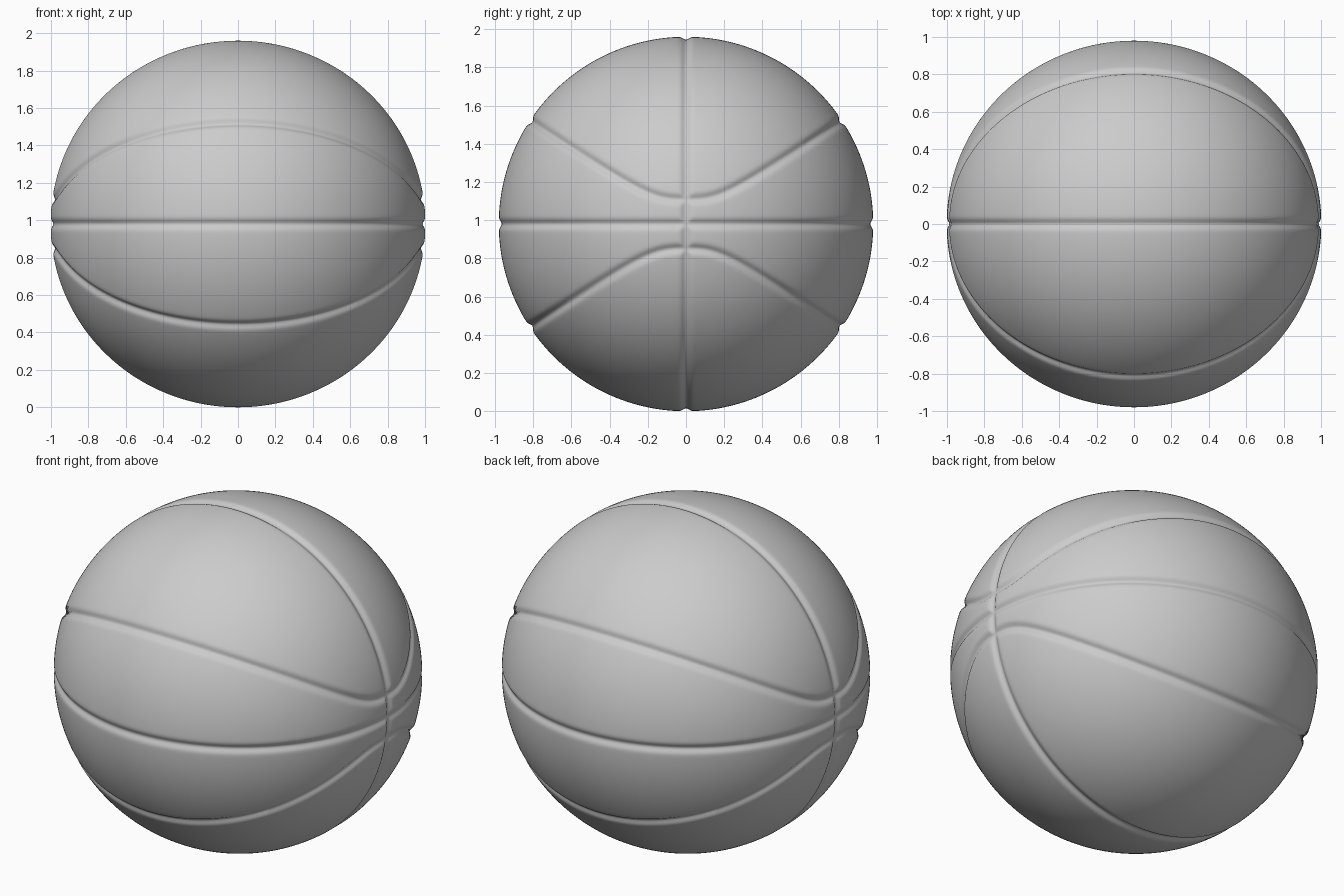
import bpy, bmesh
from math import tan, pi, exp, sqrt
from mathutils import Vector

if "Cube" in bpy.data.objects:
    bpy.data.objects.remove(bpy.data.objects["Cube"])

RX, R, CZ = 1.003, 0.981, 0.98      # ball radii and centre height
DEPTH, WIDTH = 0.016, 0.021         # groove size
A, K, P = 0.133, 0.66, 3            # curved seam: |z|^P = A^P + (K|y|)^P


def seam_distance(n):
    """Distance on the unit sphere to the nearest seam."""
    y, z = abs(n.y), abs(n.z)
    s = A ** P + (K * y) ** P
    m = s ** (1 / P)
    slope = K * (K * y) ** (P - 1) * s ** (1 / P - 1)
    along = z - slope * y
    grad = sqrt(max(1 + slope * slope - along * along, 1e-4))
    return min(y, z, abs(z - m) / grad)


# Ball body: evenly spread quad sphere
bm = bmesh.new()
bmesh.ops.create_cube(bm, size=2)
bmesh.ops.subdivide_edges(bm, edges=bm.edges[:], cuts=147, use_grid_fill=True)

# Round it off and press in the seams
for v in bm.verts:
    n = Vector([tan(c * pi / 4) for c in v.co]).normalized()
    d = seam_distance(n)
    r = 1 - DEPTH * exp(-(d / WIDTH) ** 2)
    v.co = (n.x * r * RX, n.y * r * R, n.z * r * R + CZ)
for f in bm.faces:
    f.smooth = True
bmesh.ops.recalc_face_normals(bm, faces=bm.faces[:])

mesh = bpy.data.meshes.new("ball")
bm.to_mesh(mesh)
bm.free()
ball = bpy.data.objects.new("ball", mesh)
bpy.context.collection.objects.link(ball)
